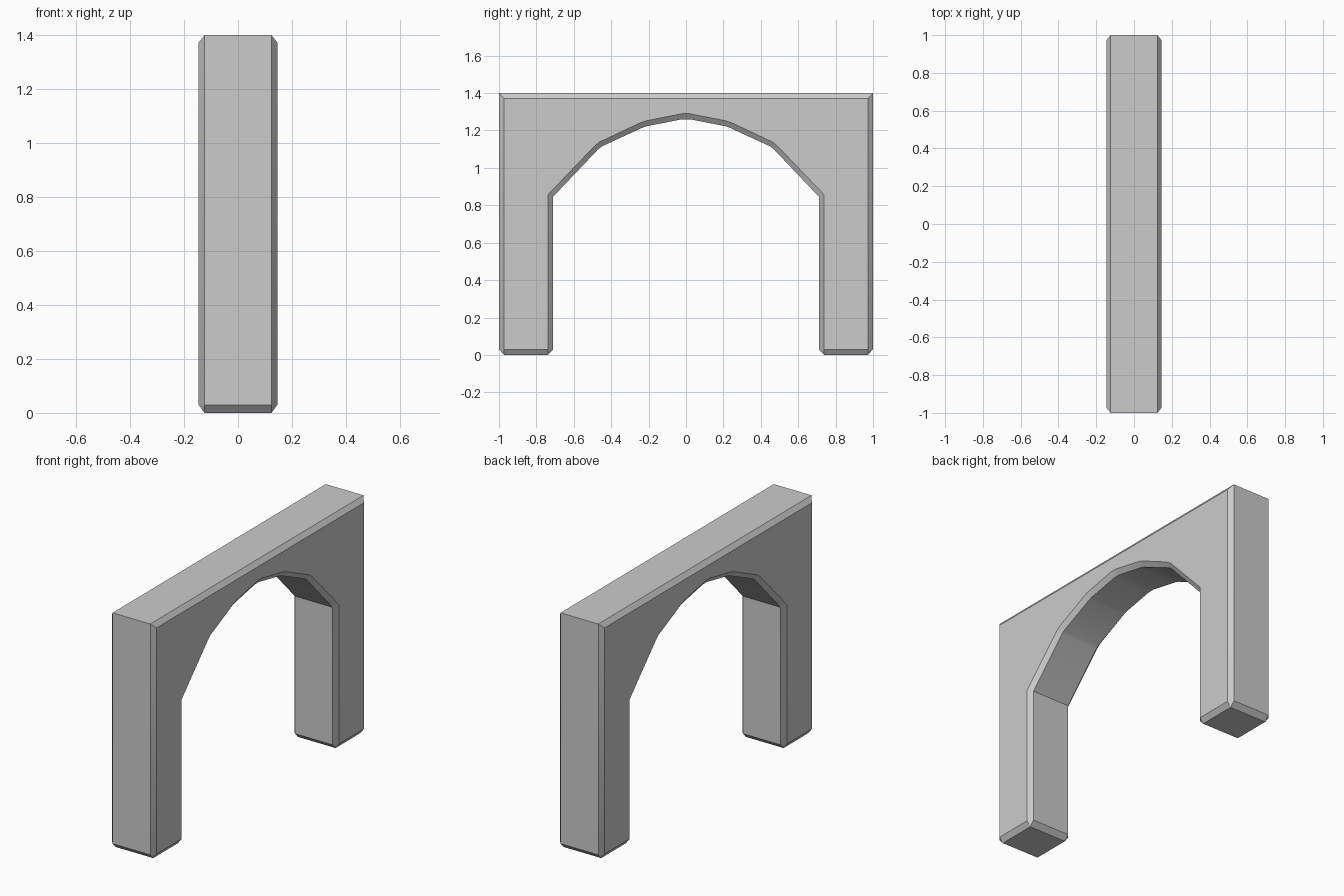
import bpy, bmesh, math

if "Cube" in bpy.data.objects:
    bpy.data.objects.remove(bpy.data.objects["Cube"])

# Half profile (y > 0): opening edge -> leg foot -> top corner.
# Each row: rim point (y, z) and the matching chamfered side-face point (y, z).
half = [
    ((0.02, 1.26), (0.02, 1.29)),
    ((0.21, 1.223), (0.215, 1.251)),
    ((0.235, 1.214), (0.245, 1.241)),
    ((0.45, 1.115), (0.465, 1.137)),
    ((0.472, 1.097), (0.492, 1.114)),
    ((0.71, 0.846), (0.738, 0.857)),
    ((0.71, 0.03), (0.738, 0.03)),
    ((0.738, 0.0), (0.738, 0.03)),
    ((0.972, 0.0), (0.972, 0.03)),
    ((1.0, 0.03), (0.972, 0.03)),
    ((1.0, 1.4), (0.972, 1.372)),
]
profile = half + [((-a[0], a[1]), (-b[0], b[1])) for a, b in reversed(half)]

RIM_X, FACE_X = 0.124, 0.146

# Four matching loops across the thickness, bridged with quads
bm = bmesh.new()
layers = [(-FACE_X, 1), (-RIM_X, 0), (RIM_X, 0), (FACE_X, 1)]
loops = [[bm.verts.new((x, *pair[i])) for pair in profile] for x, i in layers]
n = len(profile)
for a, b in zip(loops, loops[1:]):
    for k in range(n):
        m = (k + 1) % n
        bm.faces.new((a[k], a[m], b[m], b[k]))

# Flat side faces
bm.faces.new(loops[0])
bm.faces.new(loops[-1])
bmesh.ops.remove_doubles(bm, verts=bm.verts[:], dist=0.0005)
bmesh.ops.recalc_face_normals(bm, faces=bm.faces[:])

mesh = bpy.data.meshes.new("archway")
bm.to_mesh(mesh)
bm.free()
arch = bpy.data.objects.new("archway", mesh)
bpy.context.collection.objects.link(arch)

# Soft shading along the curved underside, crisp chamfers
bpy.context.view_layer.objects.active = arch
arch.select_set(True)
bpy.ops.object.shade_smooth_by_angle(angle=math.radians(30))
